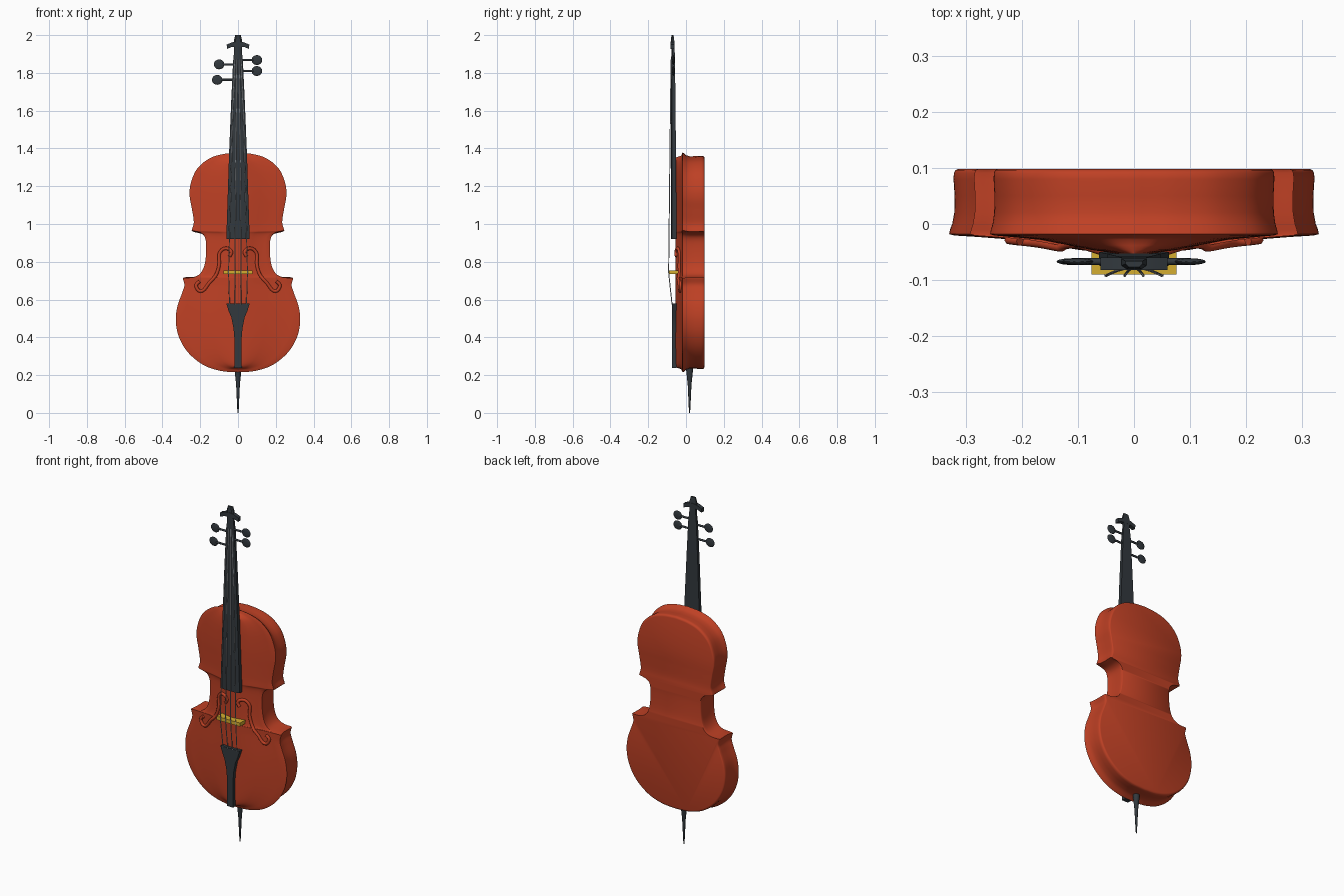
import bpy, bmesh, math
from mathutils import Vector

if "Cube" in bpy.data.objects:
    bpy.data.objects.remove(bpy.data.objects["Cube"])


def material(name, col):
    m = bpy.data.materials.new(name)
    m.diffuse_color = (*col, 1)
    m.use_nodes = True
    m.node_tree.nodes["Principled BSDF"].inputs["Base Color"].default_value = m.diffuse_color
    return m


RED = material("red varnish", (0.52, 0.052, 0.018))
BLACK = material("ebony", (0.032, 0.040, 0.047))
GOLD = material("bridge gold", (0.66, 0.42, 0.03))
STEEL = material("string steel", (0.42, 0.44, 0.47))


def finish(name, bm, mat, angle=35):
    bmesh.ops.remove_doubles(bm, verts=bm.verts, dist=1e-5)
    bmesh.ops.recalc_face_normals(bm, faces=bm.faces)
    me = bpy.data.meshes.new(name)
    bm.to_mesh(me)
    bm.free()
    me.materials.append(mat)
    ob = bpy.data.objects.new(name, me)
    bpy.context.collection.objects.link(ob)
    bpy.ops.object.select_all(action='DESELECT')
    ob.select_set(True)
    bpy.context.view_layer.objects.active = ob
    bpy.ops.object.shade_smooth_by_angle(angle=math.radians(angle))
    return ob


def loft(name, rings, mat, caps=(True, True), angle=35):
    bm = bmesh.new()
    vs = [[bm.verts.new(p) for p in r] for r in rings]
    n = len(rings[0])
    for a, b in zip(vs, vs[1:]):
        for i in range(n):
            j = (i + 1) % n
            bm.faces.new((a[i], a[j], b[j], b[i]))
    if caps[0]:
        bm.faces.new(vs[0])
    if caps[1]:
        bm.faces.new(vs[-1])
    return finish(name, bm, mat, angle)


def plate(name, half, y0, y1, mat):
    """Symmetric flat part from its right-hand outline (x, z)."""
    pts = half + [(-x, z) for x, z in reversed(half)]
    return loft(name, [[(x, y, z) for x, z in pts] for y in (y0, y1)], mat)


def smooth(pts, n=6):
    """Catmull-Rom points through a short list."""
    v = [Vector(p) for p in pts]
    v = [2 * v[0] - v[1]] + v + [2 * v[-1] - v[-2]]
    out = []
    for a, b, c, d in zip(v, v[1:], v[2:], v[3:]):
        for k in range(n):
            t = k / n
            out.append(0.5 * (2 * b + (c - a) * t + (2 * a - 5 * b + 4 * c - d) * t * t
                              + (3 * b - a - 3 * c + d) * t ** 3))
    return out + [v[-2]]


def tube(name, pts, r, mat):
    cu = bpy.data.curves.new(name, 'CURVE')
    cu.dimensions = '3D'
    cu.bevel_depth = r
    cu.bevel_resolution = 2
    cu.use_fill_caps = True
    sp = cu.splines.new('POLY')
    sp.points.add(len(pts) - 1)
    for q, p in zip(sp.points, pts):
        q.co = (*p, 1)
    cu.materials.append(mat)
    ob = bpy.data.objects.new(name, cu)
    bpy.context.collection.objects.link(ob)
    return ob


# Body outline: lower bout, waist, upper bout (right half), then mirrored
lower = smooth([(0, .215), (.09, .222), (.18, .252), (.26, .315), (.31, .395), (.329, .48),
                (.322, .56), (.296, .635), (.284, .675), (.292, .712)])
waist = smooth([(.292, .714), (.245, .716), (.203, .735), (.178, .78), (.169, .85),
                (.172, .92), (.195, .952), (.245, .966)])
upper = smooth([(.245, .968), (.234, 1.01), (.244, 1.08), (.256, 1.15), (.25, 1.215),
                (.218, 1.29), (.155, 1.345), (.08, 1.37), (0, 1.378)])
half = lower + waist + upper
outline = half + [Vector((-p.x, p.y)) for p in reversed(half[1:-1])]


def ring(sx, sz, y):
    return [(p.x * sx, y, .8 + (p.y - .8) * sz) for p in outline]


# Arched front: (width scale, height scale, y)
arch = [(1, 1, -.018), (.97, .992, -.0205), (.85, .98, -.023), (.65, .97, -.028),
        (.45, .965, -.038), (.3, .96, -.046), (.12, .955, -.053), (0, .955, -.056)]
bm_rings = [ring(*a) for a in reversed(arch)]
# Rib side with pinched middle and rounded back edge
bm_rings += [ring(*a) for a in [(.995, .994, -.01), (.983, .976, 0), (.972, .966, .02),
                                (.97, .967, .05), (.976, .971, .08), (.974, .969, .091),
                                (.965, .962, .096), (.95, .95, .098)]]
loft("body", bm_rings, RED, caps=(False, True), angle=40)


def front_y(x, z):
    w = min(half, key=lambda p: abs(p.y - z)).x
    s = min(1, abs(x) / w)
    for a, b in zip(arch, arch[1:]):
        if b[0] <= s <= a[0]:
            t = (a[0] - s) / (a[0] - b[0])
            return a[2] + (b[2] - a[2]) * t
    return arch[-1][2]


# Sound holes, raised scroll lines on both sides
hole = smooth([(.045, .828), (.035, .85), (.05, .868), (.078, .868), (.1, .84), (.1, .785),
               (.117, .73), (.155, .685), (.182, .65), (.207, .647), (.222, .675), (.203, .697)], 5)
for side in (-1, 1):
    tube("sound_hole", [(side * p.x, front_y(p.x, p.y) - .003, p.y) for p in hole], .009, RED)


# Neck with fingerboard and head
def neck_ring(z, w, yf, yb):
    return [(-w, yb, z), (w, yb, z), (w, yf + .006, z), (w * .6, yf, z),
            (-w * .6, yf, z), (-w, yf + .006, z)]


loft("neck", [neck_ring(*a) for a in [(.92, .062, -.08, -.05), (1.38, .047, -.08, -.053),
                                      (1.65, .036, -.08, -.056), (1.86, .026, -.079, -.058),
                                      (1.92, .02, -.077, -.06), (1.97, .022, -.08, -.062),
                                      (2.0, .015, -.077, -.066)]], BLACK)
plate("scroll", [(0, 1.938), (.03, 1.938), (.058, 1.927), (.06, 1.95), (.03, 1.962), (0, 1.966)],
      -.082, -.06, BLACK)

# Tuning pegs
for side, z in ((-1, 1.845), (-1, 1.763), (1, 1.868), (1, 1.81)):
    end = .1 if z > 1.8 else .11
    tube("peg_shaft", [(side * .015, -.067, z), (side * end, -.067, z)], .006, BLACK)
    bm = bmesh.new()
    bmesh.ops.create_uvsphere(bm, u_segments=20, v_segments=12, radius=1)
    for v in bm.verts:
        v.co = (side * end + v.co.x * .028, -.067 + v.co.y * .006, z + v.co.z * .026)
    finish("peg_knob", bm, BLACK)

# Tailpiece
plate("tailpiece", [(.02, .238), (.018, .38), (.024, .45), (.035, .505), (.05, .54), (.062, .58)],
      -.074, -.05, BLACK)

# Bridge
plate("bridge", [(.076, .734), (.076, .755)], -.09, -.035, GOLD)

# Strings
for k in range(4):
    u = (k - 1.5) / 1.5
    tube("string", [(u * .045, -.074, .575), (u * .05, -.092, .745), (u * .03, -.083, 1.55),
                    (u * .016, -.079, 1.87)], .0025, STEEL)

# End pin
pin = [(.25, .019), (.225, .018), (.15, .01), (.02, .004), (0, .002)]
loft("end_pin", [[(r * math.cos(i * math.pi / 8), .019 + r * math.sin(i * math.pi / 8), z)
                  for i in range(16)] for z, r in pin], BLACK)
